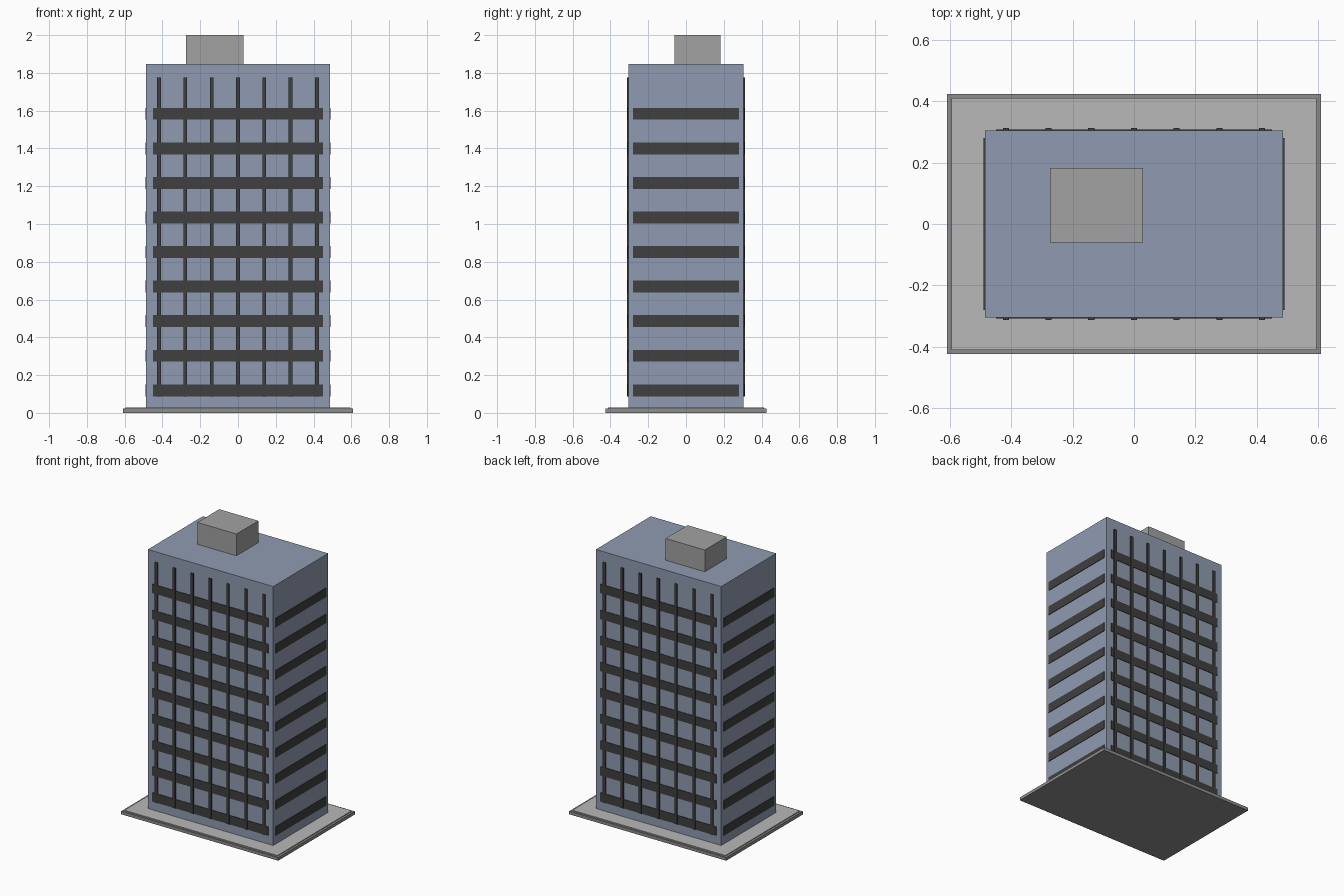
import bpy

if "Cube" in bpy.data.objects:
    bpy.data.objects.remove(bpy.data.objects["Cube"])


def material(name, rgb):
    m = bpy.data.materials.new(name)
    m.diffuse_color = (*rgb, 1)
    m.use_nodes = True
    m.node_tree.nodes["Principled BSDF"].inputs["Base Color"].default_value = m.diffuse_color
    return m


BLUE = material("blue_facade", (0.28, 0.33, 0.44))
DARK = material("dark_glazing", (0.05, 0.05, 0.05))
STONE = material("paving", (0.48, 0.48, 0.48))
KERB = material("kerb", (0.27, 0.27, 0.27))
ROOF = material("roof_grey", (0.36, 0.36, 0.36))


def box(name, x, y, z, mat):
    """Box from (min, max) ranges on each axis."""
    lo, hi = zip(x, y, z)
    verts = [(a, b, c) for c in (lo[2], hi[2])
             for a, b in ((lo[0], lo[1]), (hi[0], lo[1]), (hi[0], hi[1]), (lo[0], hi[1]))]
    faces = [(3, 2, 1, 0), (4, 5, 6, 7)]
    faces += [(i, (i + 1) % 4, (i + 1) % 4 + 4, i + 4) for i in range(4)]
    mesh = bpy.data.meshes.new(name)
    mesh.from_pydata(verts, [], faces)
    mesh.materials.append(mat)
    ob = bpy.data.objects.new(name, mesh)
    bpy.context.collection.objects.link(ob)
    return ob


def mirror(ob, axis):
    mod = ob.modifiers.new("mirror", 'MIRROR')
    mod.use_axis = [i == axis for i in range(3)]


def repeat(ob, count, step):
    mod = ob.modifiers.new("repeat", 'ARRAY')
    mod.count = count
    mod.use_relative_offset = False
    mod.use_constant_offset = True
    mod.constant_offset_displace = step


# Plinth with inset paving
box("plinth", (-0.61, 0.61), (-0.425, 0.425), (0, 0.022), KERB)
box("paving", (-0.595, 0.595), (-0.412, 0.412), (0.022, 0.028), STONE)

# Tower and rooftop plant room
W, D = 0.487, 0.305
box("tower", (-W, W), (-D, D), (0.028, 1.847), BLUE)
box("plant_room", (-0.274, 0.03), (-0.06, 0.183), (1.847, 2.0), ROOF)

# Window bands on every floor, long and short sides
FLOORS, STEP, BAND = 9, 0.183, (0.088, 0.151)
long_bands = box("long_window_bands", (-0.45, 0.45), (-D - 0.004, -D + 0.01), BAND, DARK)
side_bands = box("side_window_bands", (W - 0.01, W + 0.004), (-0.28, 0.28), BAND, DARK)
for bands, axis in ((long_bands, 1), (side_bands, 0)):
    repeat(bands, FLOORS, (0, 0, STEP))
    mirror(bands, axis)

# Vertical fins on the front and back
fins = box("vertical_fins", (-0.428, -0.408), (-D - 0.008, -D + 0.01), (0.088, 1.775), DARK)
repeat(fins, 7, (0.1393, 0, 0))
mirror(fins, 1)
